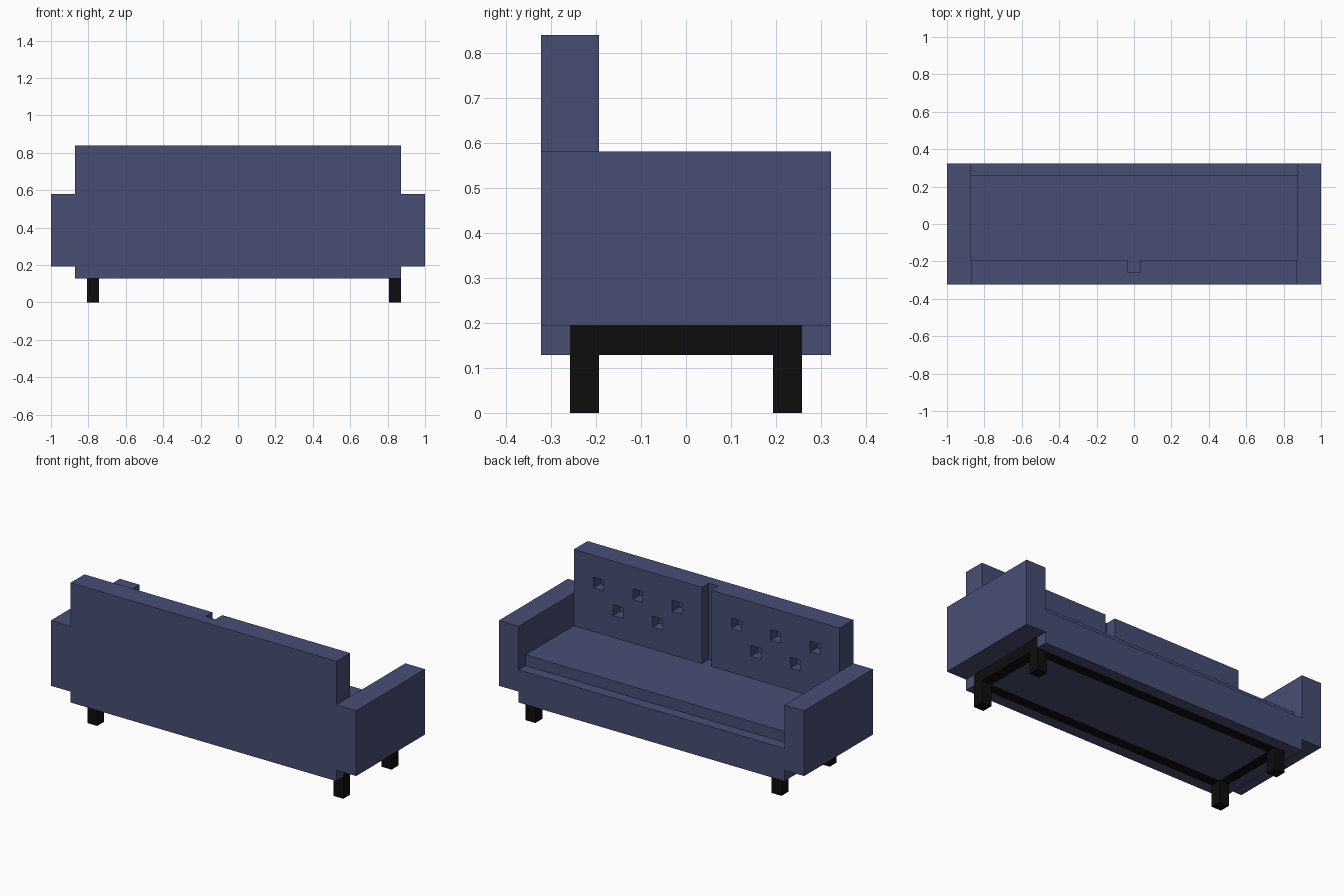
import bpy
import bmesh
from mathutils import Vector

U = 2 / 31  # one block of the design grid; all sizes below are in blocks

cube = bpy.data.objects.get("Cube")
if cube:
    bpy.data.objects.remove(cube, do_unlink=True)


def make_material(name, rgb):
    mat = bpy.data.materials.new(name)
    mat.use_nodes = True
    color = (*rgb, 1)
    mat.diffuse_color = color
    bsdf = mat.node_tree.nodes["Principled BSDF"]
    bsdf.inputs["Base Color"].default_value = color
    bsdf.inputs["Roughness"].default_value = 0.9
    return mat


navy = make_material("navy fabric", (0.063, 0.076, 0.174))
black = make_material("black wood", (0.004, 0.004, 0.004))


def make_object(name, bm, mat):
    bmesh.ops.recalc_face_normals(bm, faces=bm.faces)
    mesh = bpy.data.meshes.new(name)
    bm.to_mesh(mesh)
    bm.free()
    mesh.materials.append(mat)
    obj = bpy.data.objects.new(name, mesh)
    bpy.context.collection.objects.link(obj)
    return obj


def boxes(name, spans, mat):
    """One object from a list of boxes, each (x0, x1, y0, y1, z0, z1)."""
    bm = bmesh.new()
    for x0, x1, y0, y1, z0, z1 in spans:
        verts = bmesh.ops.create_cube(bm, size=1)["verts"]
        bmesh.ops.scale(bm, verts=verts, vec=Vector((x1 - x0, y1 - y0, z1 - z0)) * U)
        bmesh.ops.translate(bm, verts=verts, vec=Vector((x0 + x1, y0 + y1, z0 + z1)) * U / 2)
    return make_object(name, bm, mat)


def cut(target, name, spans):
    cutter = boxes(name, spans, navy)
    cutter.hide_render = True
    mod = target.modifiers.new(name, "BOOLEAN")
    mod.operation = "DIFFERENCE"
    mod.solver = "EXACT"
    mod.object = cutter
    bpy.context.view_layer.objects.active = target
    bpy.ops.object.modifier_apply(modifier=mod.name)
    bpy.data.objects.remove(cutter, do_unlink=True)


# Seat, front ledge and backrest as one side profile swept along the length
HALF = 13.5
profile = [(-5, 2), (5, 2), (5, 5), (4, 5), (4, 6), (-3, 6), (-3, 13), (-5, 13)]
bm = bmesh.new()
face = bm.faces.new([bm.verts.new((-HALF * U, y * U, z * U)) for y, z in profile])
swept = bmesh.ops.extrude_face_region(bm, geom=[face])["geom"]
bmesh.ops.translate(bm, verts=[v for v in swept if isinstance(v, bmesh.types.BMVert)],
                    vec=(2 * HALF * U, 0, 0))
body = make_object("seat_and_backrest", bm, navy)

# Gap between the two back cushions, and square tufting holes
recesses = [(-0.5, 0.5, -4, -2.5, 6, 13.5)]
for side in (-1, 1):
    for row_z, centres in ((10, (3, 7, 11)), (8, (5, 9))):
        for x in centres:
            recesses.append((side * x - 0.5, side * x + 0.5, -4, -2.5, row_z, row_z + 1))
cut(body, "tufting_cutter", recesses)

# Slots under the body that hold the base frame
cut(body, "long_slot_cutter", [(-12.5, 14, y, y + 1, 1.5, 3) for y in (-4, 3)])
cut(body, "end_slot_cutter", [(-12.5, -11.5, -3.5, 3.5, 1.5, 3),
                              (12.5, 14, -3.5, 3.5, 1.5, 3)])

# Armrests
for label, x in (("left", 13.5), ("right", -15.5)):
    boxes(label + "_armrest", [(x, x + 2, -5, 5, 3, 9)], navy)

# Base frame rails and legs
for label, y in (("back", -4), ("front", 3)):
    boxes(label + "_rail", [(-12.5, 13.5, y, y + 1, 2, 3)], black)
    for side, x in (("left", 12.5), ("right", -12.5)):
        boxes(f"{label}_{side}_leg", [(x, x + 1, y, y + 1, 0, 2)], black)
for side, x in (("left", 12.5), ("right", -12.5)):
    boxes(side + "_end_rail", [(x, x + 1, -3, 3, 2, 3)], black)
